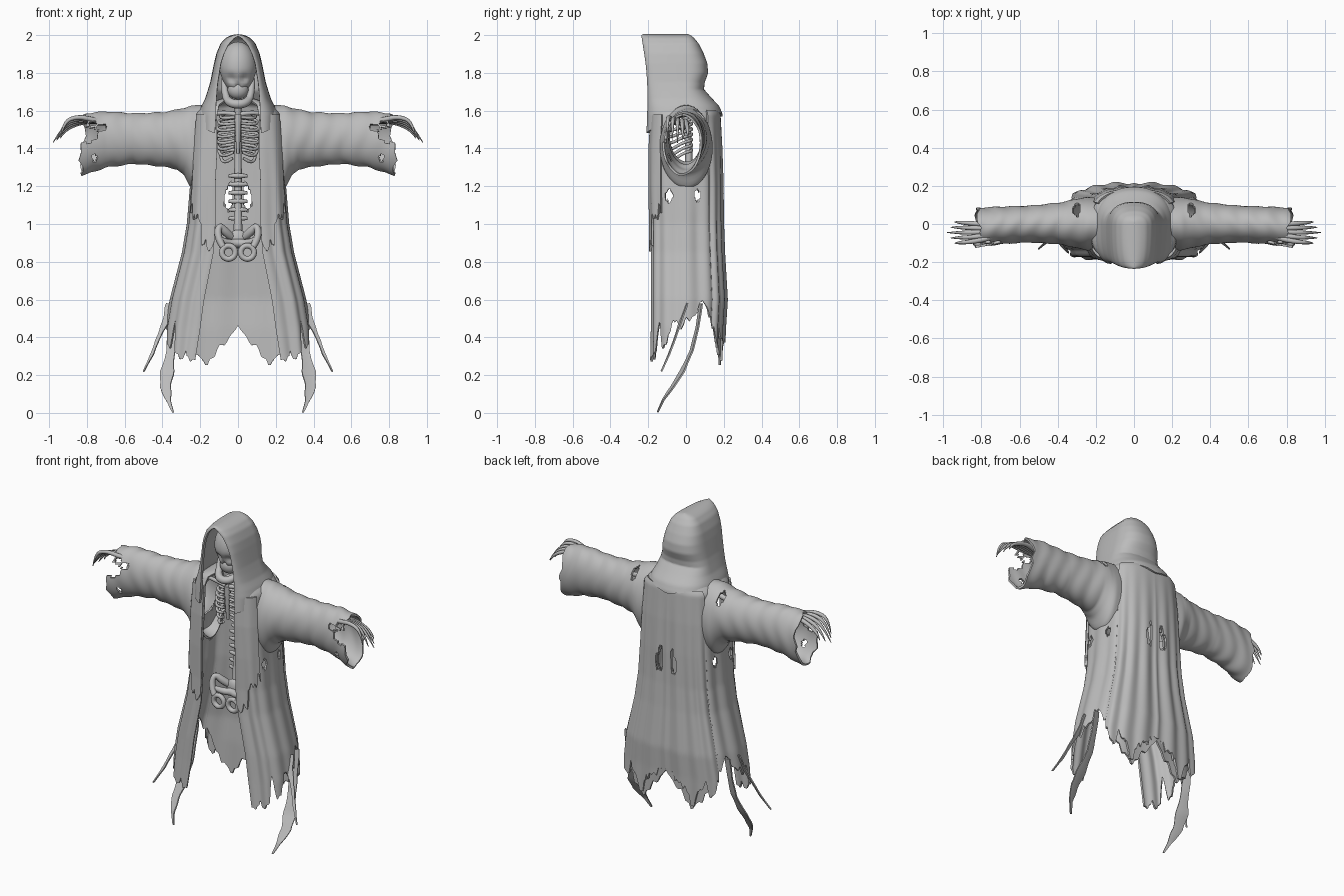
import bpy, math, random
from mathutils import Vector

random.seed(11)
if "Cube" in bpy.data.objects:
    bpy.data.objects.remove(bpy.data.objects["Cube"])

grey = bpy.data.materials.new("ash_grey")
grey.use_nodes = True
grey.diffuse_color = (0.5, 0.5, 0.5, 1)
grey.node_tree.nodes["Principled BSDF"].inputs["Base Color"].default_value = (0.5, 0.5, 0.5, 1)


def finish(obj):
    """Bake modifiers, shade smooth, assign the colour."""
    bpy.ops.object.select_all(action='DESELECT')
    obj.select_set(True)
    bpy.context.view_layer.objects.active = obj
    bpy.ops.object.convert(target='MESH')
    obj = bpy.context.view_layer.objects.active
    obj.data.materials.clear()
    obj.data.materials.append(grey)
    bpy.ops.object.shade_smooth_by_angle(angle=math.radians(50))
    return obj


def interp(table, key):
    """Linear lookup in rows whose first entry is the key."""
    rows = sorted(table)
    if key <= rows[0][0]:
        return rows[0][1:]
    for a, b in zip(rows, rows[1:]):
        if key <= b[0]:
            f = (key - a[0]) / (b[0] - a[0])
            return [p + (q - p) * f for p, q in zip(a[1:], b[1:])]
    return rows[-1][1:]


def teeth(count, step, depth):
    """Ragged edge offsets, one per column."""
    knots = [(k * step, random.uniform(-depth, depth)) for k in range(count // step + 2)]
    return [interp(knots, i)[0] for i in range(count)]


def cloth(name, grid, closed=False, holes=(), thick=0.012):
    """Mirrored thin sheet through a grid of points, with torn holes."""
    n, verts = len(grid[0]), [p for row in grid for p in row]
    faces = []
    for r in range(len(grid) - 1):
        for c in range(n if closed else n - 1):
            d = (c + 1) % n
            quad = [r * n + c, r * n + d, (r + 1) * n + d, (r + 1) * n + c]
            mid = sum((Vector(verts[i]) for i in quad), Vector()) / 4
            torn = any(sum(((m - h) / s) ** 2 for m, h, s in zip(mid, at, size)) < 1
                       for at, size in holes)
            if not torn:
                faces.append(quad)
    mesh = bpy.data.meshes.new(name)
    mesh.from_pydata(verts, [], faces)
    obj = bpy.data.objects.new(name, mesh)
    bpy.context.collection.objects.link(obj)
    mirror = obj.modifiers.new("mirror", 'MIRROR')
    mirror.merge_threshold = 0.002
    shell = obj.modifiers.new("thickness", 'SOLIDIFY')
    shell.thickness, shell.offset = thick, 0
    return finish(obj)


def drape(name, table, top, hem, span=(0, 1), grow=0, fold=0.007, folds=38, jag=0.06,
          boxy=2.2, cols=110, rows=70, holes=(), thick=0.012):
    """Half garment: span 0 is the front opening, 1 the middle of the back."""
    rag = [a + b for a, b in zip(teeth(cols, 5, jag * .7), teeth(cols, 2, jag * .4))]
    grid = []
    for r in range(rows):
        line = []
        for c in range(cols):
            t = span[0] + (span[1] - span[0]) * c / (cols - 1)
            low = interp(hem, t)[0] + rag[c]
            z = top + (low - top) * (r / (rows - 1)) ** 1.2
            wide, front, back, edge = interp(table, z)
            u = abs(2 * t - 1)
            co, si = 1 - u ** boxy, 1 - (1 - u) ** boxy
            ripple = math.sin(t * folds + 1) * (.7 + .3 * math.sin(t * 13))
            wave = grow + fold * ripple * min(1, max(0, (1.6 - z) * 1.5))
            inner = edge if t < 0.5 else 0
            x = inner + (wide - inner) * co + wave * co
            y = -0.01 + ((front if t < 0.5 else back) + 0.01) * si
            y += wave * si * (-1 if t < 0.5 else 1)
            line.append((0 if t == 1 else x, y, z))
        grid.append(line)
    return cloth(name, grid, holes=holes, thick=thick)


def tubes(name, paths, size):
    """Smooth tapered rods; each path point is x, y, z, relative radius."""
    curve = bpy.data.curves.new(name, 'CURVE')
    curve.dimensions = '3D'
    curve.bevel_depth, curve.bevel_resolution = size, 2
    curve.use_fill_caps = True
    for path in paths:
        s = curve.splines.new('NURBS')
        s.points.add(len(path) - 1)
        for p, (x, y, z, rad) in zip(s.points, path):
            p.co, p.radius = (x, y, z, 1), rad
        s.order_u, s.use_endpoint_u, s.resolution_u = 3, True, 6
    obj = bpy.data.objects.new(name, curve)
    bpy.context.collection.objects.link(obj)
    return finish(obj)


def both(paths):
    return paths + [[(-x, y, z, r) for x, y, z, r in p] for p in paths]


def ball(name, at, size, shape=None):
    bpy.ops.mesh.primitive_uv_sphere_add(segments=40, ring_count=28, location=at)
    obj = bpy.context.object
    obj.name = name
    for v in obj.data.vertices:
        v.co = [a * b for a, b in zip(v.co, size)]
        if shape:
            shape(v.co)
    return finish(obj)


# Robe: height, half width, front y, back y, opening half width
robe = [(1.66, .08, -.10, .10, .05), (1.63, .17, -.15, .15, .10), (1.58, .22, -.17, .165, .11),
        (1.4, .235, -.18, .175, .11), (1.2, .245, -.18, .18, .12), (1.0, .26, -.175, .18, .12),
        (.85, .285, -.175, .185, .13), (.6, .35, -.175, .2, .18), (.45, .375, -.175, .19, .20),
        (.2, .385, -.18, .185, .24)]
back_tears = [((.05, .19, 1.13), (.022, .06, .06)), ((.04, .19, 1.19), (.012, .06, .04))]
side_tears = [((.26, y, 1.15), (.04, .022, .035)) for y in (-.09, .06)]
armhole = ((.23, 0, 1.43), (.07, .11, .14))
drape("robe", robe, 1.66,
      [(0, .3), (.12, .27), (.2, .33), (.25, .48), (.3, .36), (.36, .38), (.42, .47), (.55, .52), (.66, .58),
       (.75, .44), (.81, .32), (.89, .26), (.93, .38), (1, .48)],
      holes=back_tears + [armhole] + side_tears)
drape("front_lapels", robe, 1.58, [(0, .87), (.1, .9), (.14, 1.0), (.3, 1.08)],
      span=(0, .3), grow=.012, fold=.004, jag=.05, cols=45)
drape("back_cape", robe, 1.6, [(.69, .48), (.76, .4), (.81, .42), (.89, .28), (.93, .42), (1, .48)],
      span=(.69, 1), grow=.012, fold=.011, folds=68, cols=70, holes=back_tears)

# Hood with its collar
hood = [(1.996, .001, -.228, .01, 0), (1.992, .03, -.226, .02, .004), (1.98, .058, -.225, .035, .022),
        (1.95, .085, -.22, .06, .05), (1.9, .106, -.212, .085, .074), (1.85, .118, -.205, .104, .09),
        (1.8, .128, -.2, .108, .098), (1.75, .138, -.197, .09, .106), (1.71, .15, -.195, .086, .11),
        (1.66, .166, -.195, .13, .114), (1.62, .186, -.195, .168, .116), (1.58, .2, -.197, .185, .116),
        (1.48, .195, -.2, .185, .122)]
drape("hood", hood, 1.996, [(0, 1.48), (.2, 1.5), (.35, 1.56), (.5, 1.59), (.75, 1.6), (1, 1.57)],
      fold=0, jag=.002, boxy=2, cols=60, rows=56, thick=.018)

# Sleeves: x, top, bottom, front y, back y
sleeve = [(.18, 1.625, 1.17, -.13, .13), (.25, 1.62, 1.2, -.132, .135), (.28, 1.61, 1.26, -.125, .13),
          (.32, 1.6, 1.295, -.115, .12), (.4, 1.585, 1.31, -.1, .105), (.55, 1.58, 1.325, -.09, .09),
          (.7, 1.59, 1.305, -.1, .085), (.8, 1.58, 1.27, -.115, .08), (.86, 1.565, 1.255, -.12, .075)]
around, along = 72, 70
rag = teeth(around, 3, .018)
rag[-1] = rag[0]
grid = []
for r in range(along):
    ring = []
    for c in range(around):
        a = math.tau * c / around
        x = .18 + (.64 + rag[c] - .015 * math.sin(a)) * r / (along - 1)
        hi, lo, yf, yb = interp(sleeve, x)
        puff = 1 + .018 * math.sin(x * 62 + math.sin(a * 2) * 2) * min(1, (x - .18) * 6)
        ring.append((x, (yf + yb) / 2 + (yb - yf) / 2 * puff * math.cos(a),
                     (hi + lo) / 2 + (hi - lo) / 2 * puff * math.sin(a)))
    grid.append(ring)
cloth("sleeves", grid, closed=True,
      holes=[((.82, -.11, 1.475), (.08, .07, .045)), ((.72, -.1, 1.51), (.03, .06, .016)),
             ((.77, -.1, 1.53), (.02, .06, .014)),
             ((.76, -.1, 1.35), (.013, .05, .022)), ((.30, .08, 1.58), (.018, .045, .05))])


# Trailing tatters: x, y, z, half width
def ribbon(name, path):
    grid = []
    for i in range(31):
        x, y, z, w = interp([(k,) + p for k, p in enumerate(path)], i / 30 * (len(path) - 1))
        w *= 1 + .1 * math.sin(i * .9)
        grid.append([(x - w, y - w * .3, z), (x, y, z - w * .2), (x + w, y + w * .3, z)])
    cloth(name, grid, thick=.008)


ribbon("long_tatters", [(.345, .08, .58, .02), (.35, .06, .45, .022), (.355, .03, .33, .022),
                        (.375, -.02, .22, .034), (.385, -.07, .14, .03), (.37, -.12, .07, .014),
                        (.345, -.15, .004, .004)])
ribbon("thin_tatters", [(.35, 0, .58, .03), (.385, -.03, .48, .016), (.425, -.06, .39, .009),
                        (.455, -.09, .31, .008), (.5, -.13, .22, .003)])


# Skull with eye sockets and tapered cheeks
def carve(co):
    if co.y < 0:
        for side in (-1, 1):
            d = ((co.x - side * .036) / .026) ** 2 + ((co.z + .055) / .02) ** 2
            co.y += .025 * math.exp(-d)
        co.y += .02 * math.exp(-(co.x / .012) ** 2 - ((co.z + .095) / .02) ** 2)
    if co.z < 0:
        co.x *= 1 + co.z * 1.2


ball("skull", (0, -.06, 1.825), (.098, .105, .14), carve)
ball("upper_jaw", (0, -.09, 1.71), (.055, .045, .05))
tubes("jaw", [[(-.075, -.05, 1.77, .8), (-.07, -.09, 1.67, 1), (-.035, -.145, 1.635, 1.2),
               (.035, -.145, 1.635, 1.2), (.07, -.09, 1.67, 1), (.075, -.05, 1.77, .8)]], .02)

# Spine and vertebrae
tubes("spine", [[(0, -.03, 1.75, 1), (0, .01, 1.5, 1), (0, .02, 1.3, 1.1), (0, -.03, .9, 1.3)]], .018)
tubes("vertebrae", [[(-.05, -.01, 1.03 + .045 * i, .7), (0, -.02, 1.03 + .045 * i, 1.8),
                     (.05, -.01, 1.03 + .045 * i, .7)] for i in range(6)], .011)

# Rib cage and collar bones
ribs = []
for i in range(8):
    z, w = 1.57 - .028 * i, .085 + .022 * math.sin(i / 7 * math.pi)
    drop = .012 + .007 * i
    ribs.append([(.005, .025, z + .02, 1), (w * .8, .04, z + .015, 1), (w * 1.15, -.02, z, 1),
                 (w * .9, -.095, z - drop, 1), (.016 + .004 * max(0, i - 4), -.105, z - drop * .4, 1)])
tubes("ribs", both(ribs), .0085)
tubes("breastbone", [[(0, -.1, 1.58, 1.4), (0, -.108, 1.48, .9), (0, -.1, 1.37, .6)]], .015)
tubes("collar_bones", both([[(.015, -.1, 1.58, 1), (.08, -.11, 1.60, .8), (.2, -.04, 1.57, 1)]]), .013)

# Pelvis: lower rings, hip blades and the band joining them
bones = [[(.05 + .036 * math.cos(a), -.12, .85 + .036 * math.sin(a), 1)
          for a in [math.tau * k / 14 for k in range(16)]]]
bones.append([(.02, -.03, .92, 1.3), (.06, -.06, .95, 1.8), (.1, -.09, 1.0, 1), (.11, -.11, .93, 1.4),
              (.08, -.12, .88, 1.2)])
tubes("pelvis", both(bones), .015)
tubes("pelvis_band", [[(-.1, -.11, .92, 1), (-.05, -.08, .895, 1.3), (0, -.06, .9, 1.5),
                       (.05, -.08, .895, 1.3), (.1, -.11, .92, 1)]], .016)
ball("sacrum", (0, -.04, .92), (.05, .025, .05))

# Arms and clawed hands
tubes("arm_bones", both([[(.2, -.02, 1.54, 1.2), (.45, -.01, 1.48, .9), (.7, -.03, 1.52, 1)]]), .014)
claws = []
for i in range(5):
    k = i - 2
    claws.append([(.66, -.035, 1.525, 1.3), (.76, -.04 + .018 * k, 1.55, 1.3),
                  (.85, -.045 + .024 * k, 1.57 - .009 * i, 1.1), (.925, -.045 + .027 * k, 1.54 - .012 * i, .8),
                  (.98 - .02 * abs(k), -.045 + .028 * k, 1.43 + .012 * abs(k), .15)])
tubes("clawed_hands", both(claws), .011)
